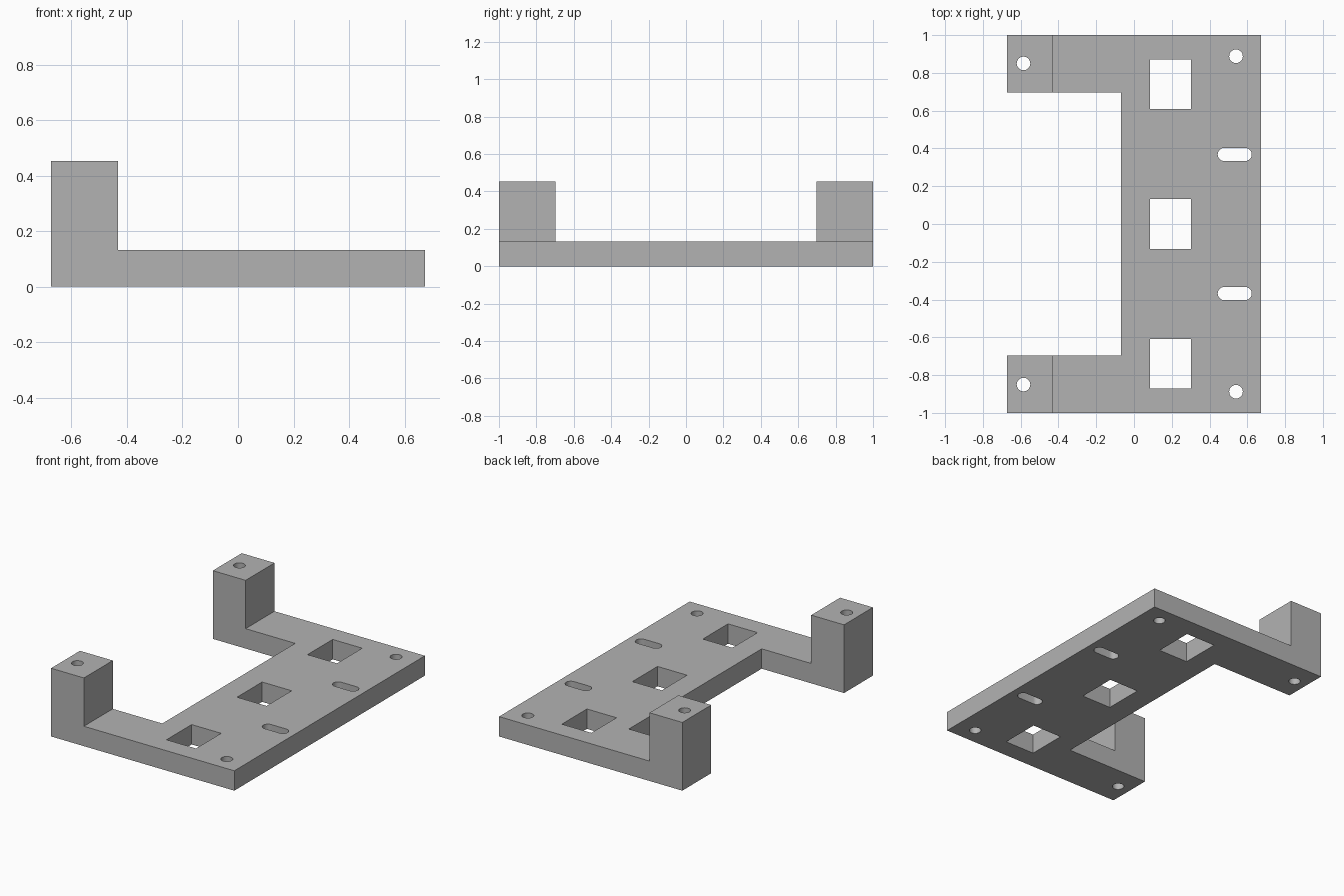
import bpy, bmesh, math
from mathutils import Vector

cube = bpy.data.objects.get("Cube")
if cube:
    bpy.data.objects.remove(cube, do_unlink=True)

# Main dimensions
HX, HY = 0.673, 1.0
PLATE, TOWER = 0.132, 0.453
TOWER_X, INNER_X, INNER_Y = -0.432, -0.068, 0.697
HOLE_R, SIDE_Z = 0.036, 0.066

grey = bpy.data.materials.new("plain grey")
grey.use_nodes = True
colour = (0.45, 0.45, 0.45, 1)
grey.diffuse_color = colour
grey.node_tree.nodes["Principled BSDF"].inputs["Base Color"].default_value = colour


def extrude(bm, faces, height):
    """Raise faces, drop the ones left inside, return the new top faces."""
    geom = bmesh.ops.extrude_face_region(bm, geom=faces)["geom"]
    verts = [g for g in geom if isinstance(g, bmesh.types.BMVert)]
    bmesh.ops.translate(bm, verts=verts, vec=(0, 0, height))
    return [g for g in geom if isinstance(g, bmesh.types.BMFace)]


def finish(bm, name):
    bmesh.ops.recalc_face_normals(bm, faces=bm.faces[:])
    mesh = bpy.data.meshes.new(name)
    bm.to_mesh(mesh)
    bm.free()
    mesh.materials.append(grey)
    obj = bpy.data.objects.new(name, mesh)
    bpy.context.collection.objects.link(obj)
    return obj


# Bracket: U-shaped plate with a tower raised on the end of each arm
bm = bmesh.new()
pads = []
front = [(-HX, -HY), (TOWER_X, -HY), (TOWER_X, -INNER_Y), (-HX, -INNER_Y)]
fv = [bm.verts.new((x, y, 0)) for x, y in front]
bv = [bm.verts.new((x, -y, 0)) for x, y in front]
right = [bm.verts.new((HX, s * HY, 0)) for s in (-1, 1)]
inner = [bm.verts.new((INNER_X, s * INNER_Y, 0)) for s in (-1, 1)]
base = [bm.faces.new(fv), bm.faces.new(bv[::-1]),
        bm.faces.new([fv[1], right[0], right[1], bv[1], bv[2], inner[1], inner[0], fv[2]])]
tops = extrude(bm, base, PLATE)
pads = [f for f in tops if f.calc_center_median().x < TOWER_X]
extrude(bm, pads, TOWER - PLATE)
hidden = [f for f in pads if f.is_valid]
if hidden:
    bmesh.ops.delete(bm, geom=hidden, context="FACES_ONLY")
bmesh.ops.recalc_face_normals(bm, faces=bm.faces[:])
bmesh.ops.dissolve_limit(bm, angle_limit=0.01, verts=bm.verts[:], edges=bm.edges[:])
bracket = finish(bm, "mounting_bracket")


def rounded(cx, cy, r, half=0.0, n=32):
    """Circle outline, or a slot along the first axis when half > 0."""
    pts = []
    for side in (1, -1):
        for i in range(n // 2 + 1):
            a = math.pi * (i / (n // 2) - 0.5) + (0 if side > 0 else math.pi)
            pts.append((cx + side * half + r * math.cos(a), cy + r * math.sin(a)))
    return pts


def cut(outline, lo, hi, along_x=False):
    """Subtract a prism; the outline is (x, y), or (y, z) when along_x."""
    bm = bmesh.new()
    vs = [bm.verts.new((x, y, lo)) for x, y in outline]
    bmesh.ops.remove_doubles(bm, verts=vs, dist=1e-5)
    extrude(bm, [bm.faces.new([v for v in vs if v.is_valid])], hi - lo)
    if along_x:
        for v in bm.verts:
            v.co = Vector((v.co.z, v.co.x, v.co.y))
    cutter = finish(bm, "cutter")
    cutter.hide_render = True
    mod = bracket.modifiers.new("cut", "BOOLEAN")
    mod.operation, mod.solver, mod.object = "DIFFERENCE", "EXACT", cutter
    bpy.ops.object.modifier_apply(modifier=mod.name)
    bpy.data.objects.remove(cutter, do_unlink=True)


bpy.context.view_layer.objects.active = bracket
bracket.select_set(True)

# Rectangular windows, each crossed by a bore from the right edge
for y in (-0.74, 0, 0.74):
    x0, x1, h = 0.085, 0.302, 0.132
    cut([(x0, y - h), (x1, y - h), (x1, y + h), (x0, y + h)], -0.1, 0.3)
    end = INNER_X - (0.1 if y == 0 else 0)
    cut(rounded(y, SIDE_Z, HOLE_R), end, HX + 0.1, along_x=True)

# Corner holes, tower holes, slots and their small set-screw holes
for s in (-1, 1):
    cut(rounded(0.54, s * 0.888, HOLE_R), -0.1, 0.3)
    cut(rounded(-0.585, s * 0.85, HOLE_R), -0.1, 0.6)
    cut(rounded(0.533, s * 0.368, 0.035, half=0.055), -0.1, 0.3)
    cut(rounded(s * 0.368, SIDE_Z, 0.008, n=16), 0.58, HX + 0.1, along_x=True)

bpy.ops.object.shade_smooth_by_angle(angle=math.radians(30))
